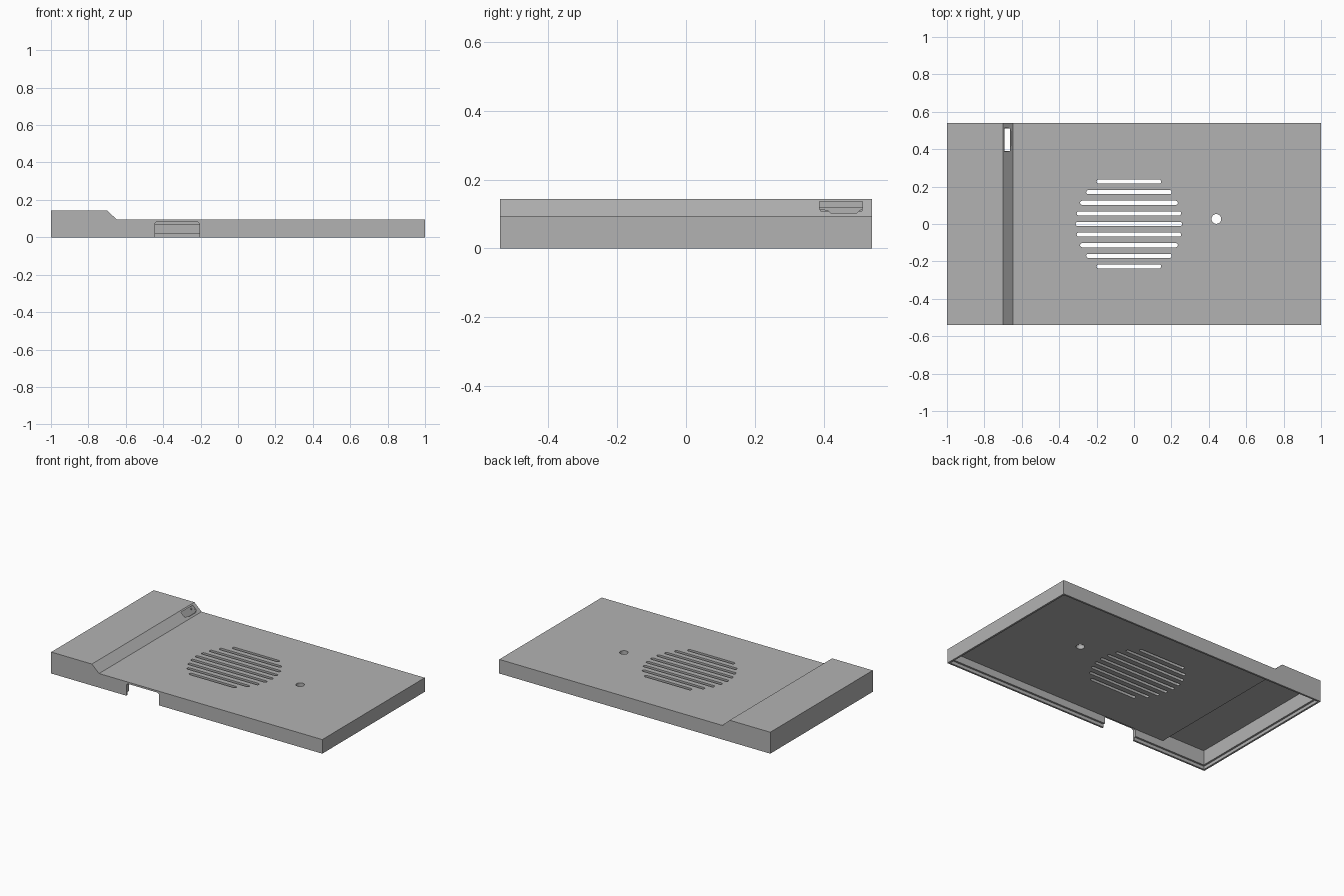
import bpy, bmesh, math
from mathutils import Vector

cube = bpy.data.objects.get("Cube")
if cube:
    bpy.data.objects.remove(cube, do_unlink=True)

HALF_Y = 0.54
LOW, HIGH = 0.094, 0.143          # heights of the two top levels
SLOPE_TOP, SLOPE_FOOT = -0.70, -0.647
WALL, LIP, LIP_H = 0.025, 0.0125, 0.021

grey = bpy.data.materials.new("plastic grey")
grey.use_nodes = True
grey.diffuse_color = (0.45, 0.45, 0.45, 1)
grey.node_tree.nodes["Principled BSDF"].inputs["Base Color"].default_value = (0.45, 0.45, 0.45, 1)


def prism(name, outline, axis, lo, hi):
    """Extrude a 2D outline along one axis; outline holds the other two coordinates in order."""
    bm = bmesh.new()

    def place(p):
        c = list(p)
        c.insert(axis, lo)
        return bm.verts.new(c)

    face = bm.faces.new([place(p) for p in outline])
    grown = bmesh.ops.extrude_face_region(bm, geom=[face])
    offset = Vector((0, 0, 0))
    offset[axis] = hi - lo
    moved = [v for v in grown["geom"] if isinstance(v, bmesh.types.BMVert)]
    bmesh.ops.translate(bm, verts=moved, vec=offset)
    bmesh.ops.recalc_face_normals(bm, faces=bm.faces)
    mesh = bpy.data.meshes.new(name)
    bm.to_mesh(mesh)
    bm.free()
    obj = bpy.data.objects.new(name, mesh)
    bpy.context.collection.objects.link(obj)
    return obj


def rect(a0, a1, b0, b1):
    return [(a0, b0), (a1, b0), (a1, b1), (a0, b1)]


def capsule(cx, cy, half, r, steps=8):
    """Slot outline with round ends; half = 0 straight length gives a circle."""
    pts = []
    for side in (1, -1):
        for i in range(steps + 1):
            if half == 0 and i == steps:
                continue
            a = math.pi * (i / steps - 0.5)
            pts.append((cx + side * (half + r * math.cos(a)), cy + side * r * math.sin(a)))
    return pts


def cut(target, cutter):
    cutter.hide_render = True
    mod = target.modifiers.new("cut", "BOOLEAN")
    mod.operation, mod.solver, mod.object = "DIFFERENCE", "EXACT", cutter
    bpy.context.view_layer.objects.active = target
    bpy.ops.object.modifier_apply(modifier=mod.name)
    bpy.data.objects.remove(cutter, do_unlink=True)


# Stepped lid body
shell = prism("case_lid", [(-1, 0), (1, 0), (1, LOW), (SLOPE_FOOT, LOW),
                           (SLOPE_TOP, HIGH), (-1, HIGH)], 1, -HALF_Y, HALF_Y)

# Hollow inside, an even wall below the outer profile
shift = WALL * math.tan(math.atan2(HIGH - LOW, SLOPE_FOOT - SLOPE_TOP) / 2)
edge = 1 - WALL
cut(shell, prism("cavity", [(-edge, -0.1), (edge, -0.1), (edge, LOW - WALL),
                            (SLOPE_FOOT - shift, LOW - WALL),
                            (SLOPE_TOP - shift, HIGH - WALL), (-edge, HIGH - WALL)],
                 1, WALL - HALF_Y, HALF_Y - WALL))

# Rebate around the bottom rim
cut(shell, prism("rebate", rect(LIP - 1, 1 - LIP, LIP - HALF_Y, HALF_Y - LIP), 2, -0.1, LIP_H))

# Opening in the front wall, with clipped upper corners
cut(shell, prism("front_opening", [(-0.445, -0.1), (-0.206, -0.1), (-0.206, 0.073),
                                   (-0.215, 0.082), (-0.436, 0.082), (-0.445, 0.073)],
                 1, -HALF_Y - 0.1, WALL - HALF_Y + 0.001))

# Connector port through the sloped face, and the clearance beneath it
cut(shell, prism("port", [(0.388, 0.113), (0.412, 0.112), (0.42, 0.103), (0.496, 0.103),
                          (0.504, 0.112), (0.512, 0.113), (0.512, 0.136), (0.388, 0.136)],
                 0, -0.76, -0.6))
cut(shell, prism("port_clearance", rect(-0.697, -0.663, 0.391, 0.511), 2, 0.03, 0.118))

# Speaker slots filling a circle
for row in range(-4, 5):
    y = row * 0.0567
    half = math.sqrt(0.285 ** 2 - y ** 2)
    cut(shell, prism("slot", capsule(-0.027, y, half - 0.011, 0.011), 2, 0.03, 0.2))

# Small round hole
cut(shell, prism("round_hole", capsule(0.44, 0.027, 0, 0.026, 16), 2, 0.03, 0.2))

shell.data.materials.clear()
shell.data.materials.append(grey)
for face in shell.data.polygons:
    face.material_index = 0
bpy.ops.object.select_all(action="DESELECT")
shell.select_set(True)
bpy.context.view_layer.objects.active = shell
bpy.ops.object.shade_smooth_by_angle(angle=math.radians(30))
